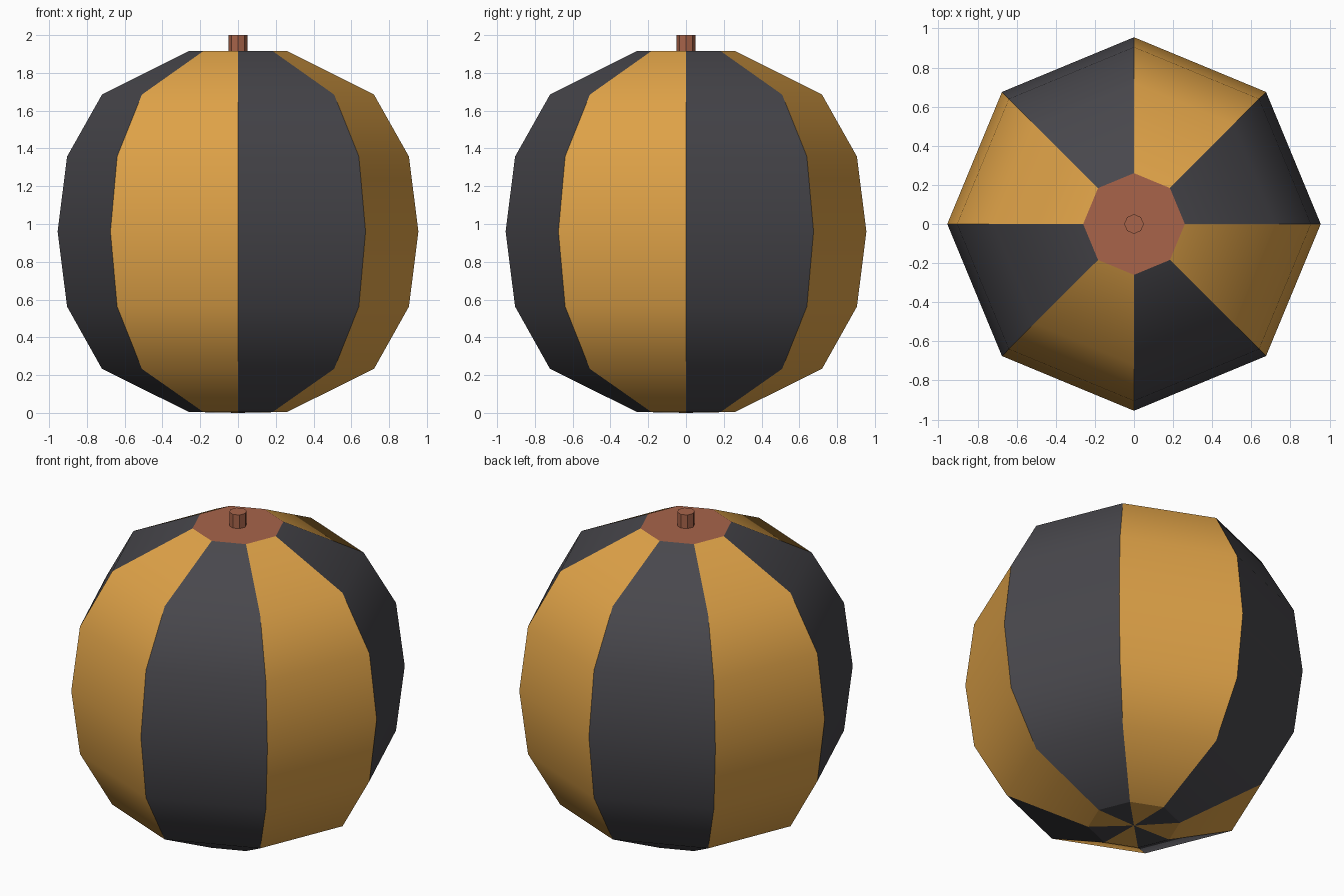
import bpy, bmesh, math

if "Cube" in bpy.data.objects:
    bpy.data.objects.remove(bpy.data.objects["Cube"])

SIDES = 8
# radius, height of each ring, bottom to top
PROFILE = [(0.26, 0.005), (0.72, 0.233), (0.905, 0.563), (0.955, 0.96),
           (0.905, 1.357), (0.72, 1.685), (0.26, 1.915)]


def material(name, rgb):
    """Flat colour from 8-bit sRGB."""
    m = bpy.data.materials.new(name)
    lin = [((c / 255 + 0.055) / 1.055) ** 2.4 for c in rgb]
    m.diffuse_color = (*lin, 1)
    m.use_nodes = True
    m.node_tree.nodes["Principled BSDF"].inputs["Base Color"].default_value = m.diffuse_color
    return m


def make_object(name, bm, mats):
    mesh = bpy.data.meshes.new(name)
    bmesh.ops.recalc_face_normals(bm, faces=bm.faces)
    bm.to_mesh(mesh)
    bm.free()
    for m in mats:
        mesh.materials.append(m)
    ob = bpy.data.objects.new(name, mesh)
    bpy.context.collection.objects.link(ob)
    return ob


def ring(bm, r, z):
    return [bm.verts.new((r * math.cos(k * math.tau / SIDES),
                          r * math.sin(k * math.tau / SIDES), z)) for k in range(SIDES)]


charcoal = material("charcoal", (72, 71, 76))
amber = material("amber", (224, 163, 72))
brown = material("red_brown", (168, 100, 74))

# Striped body: eight panels, smooth along their height, sharp between panels
bm = bmesh.new()
rings = [ring(bm, r, z) for r, z in PROFILE]
pole = bm.verts.new((0, 0, 0))
for k in range(SIDES):
    n = (k + 1) % SIDES
    panel = [bm.faces.new((a[k], a[n], b[n], b[k])) for a, b in zip(rings, rings[1:])]
    for f in panel:
        f.smooth = True
    panel.append(bm.faces.new((pole, rings[0][n], rings[0][k])))
    for f in panel:
        f.material_index = k % 2
cap = bm.faces.new(rings[-1])
cap.material_index = 2
for e in bm.edges:
    if len({f.material_index for f in e.link_faces}) > 1:
        e.smooth = False
make_object("striped_body", bm, [charcoal, amber, brown])

# Short stem on the cap
bm = bmesh.new()
low, high = ring(bm, 0.05, 1.91), ring(bm, 0.05, 2.0)
for k in range(SIDES):
    n = (k + 1) % SIDES
    bm.faces.new((low[k], low[n], high[n], high[k]))
bm.faces.new(high)
bm.faces.new(low[::-1])
make_object("stem", bm, [brown])
